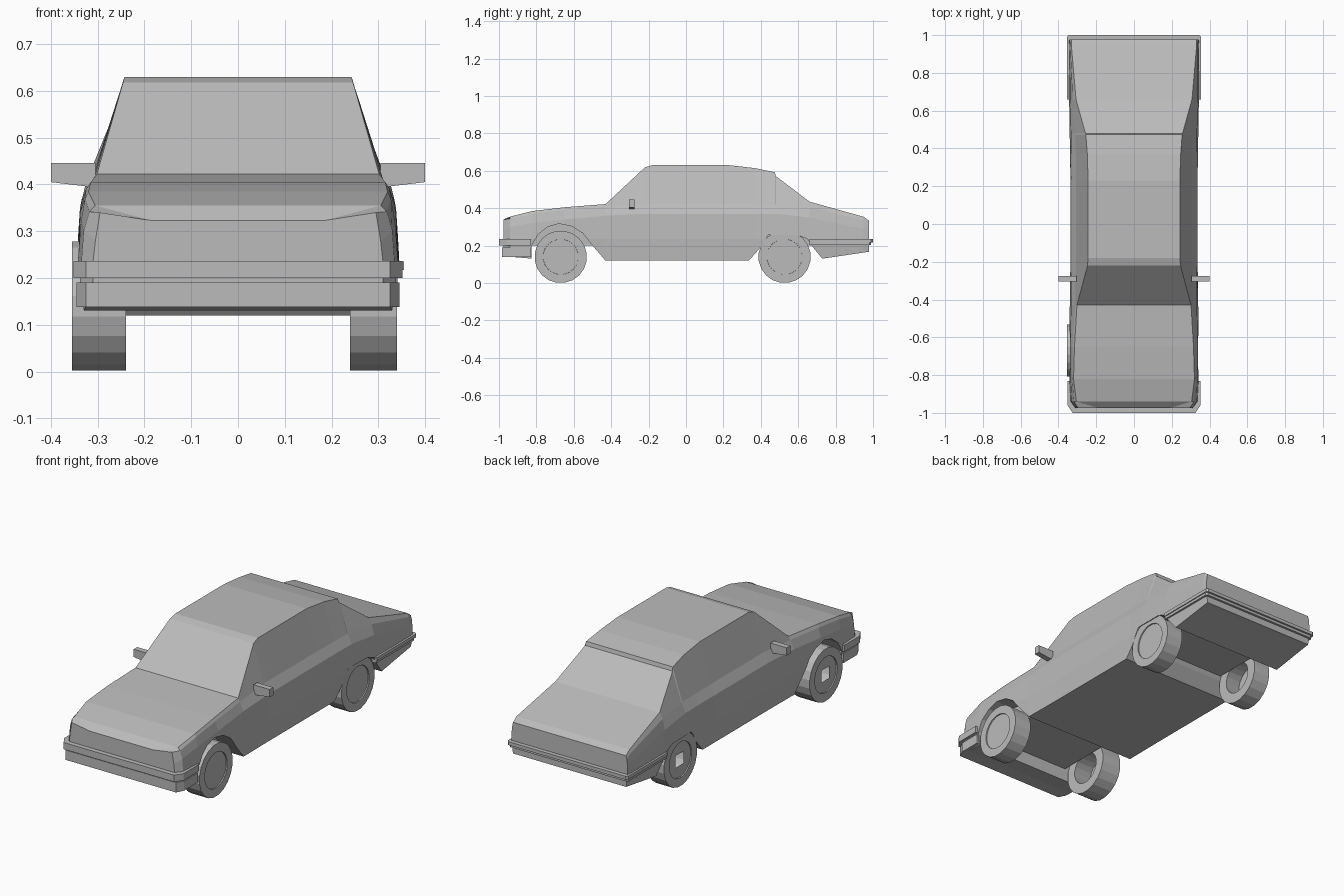
import bpy, bmesh, math

if "Cube" in bpy.data.objects:
    bpy.data.objects.remove(bpy.data.objects["Cube"])

# Mid-grey finish shared by every part
grey = bpy.data.materials.new("mid_grey")
grey.diffuse_color = (0.5, 0.5, 0.5, 1)
grey.use_nodes = True
grey.node_tree.nodes["Principled BSDF"].inputs["Base Color"].default_value = grey.diffuse_color


def finish(bm, name):
    bmesh.ops.recalc_face_normals(bm, faces=bm.faces)
    me = bpy.data.meshes.new(name)
    bm.to_mesh(me)
    bm.free()
    me.materials.append(grey)
    ob = bpy.data.objects.new(name, me)
    bpy.context.collection.objects.link(ob)
    return ob


def loft(name, rings):
    """Skin a list of equal-length closed rings and cap both ends."""
    bm = bmesh.new()
    vs = [[bm.verts.new(p) for p in r] for r in rings]
    n = len(rings[0])
    for a, b in zip(vs, vs[1:]):
        for i in range(n):
            j = (i + 1) % n
            bm.faces.new((a[i], a[j], b[j], b[i]))
    bm.faces.new(vs[0])
    bm.faces.new(vs[-1])
    return finish(bm, name)


def slab(name, outline, z0, z1):
    """Extrude a right-half outline, reflected in x, between two heights."""
    full = outline + [(-x, y) for x, y in reversed(outline)]
    return loft(name, [[(x, y, z) for x, y in full] for z in (z0, z1)])


def cut_arch(body, profile):
    cutter = loft("arch_cutter", [[(x, y, z) for y, z in profile] for x in (-0.6, 0.6)])
    cutter.hide_render = True
    mod = body.modifiers.new("arch", 'BOOLEAN')
    mod.operation = 'DIFFERENCE'
    mod.solver = 'EXACT'
    mod.object = cutter
    bpy.context.view_layer.objects.active = body
    bpy.ops.object.modifier_apply(modifier=mod.name)
    bpy.data.objects.remove(cutter)


# Body shell stations: y, sill z, sill w, waist w, shoulder (w, z), belt (w, z), top (w, z)
stations = [
    (-0.975, 0.14, 0.305, 0.31, 0.305, 0.28, 0.295, 0.34, 0.185, 0.323),
    (-0.94, 0.14, 0.325, 0.335, 0.33, 0.30, 0.318, 0.342, 0.305, 0.355),
    (-0.82, 0.13, 0.33, 0.342, 0.336, 0.32, 0.327, 0.37, 0.32, 0.385),
    (-0.65, 0.12, 0.335, 0.345, 0.338, 0.34, 0.325, 0.39, 0.315, 0.405),
    (-0.43, 0.12, 0.335, 0.34, 0.333, 0.36, 0.312, 0.405, 0.302, 0.422),
    (-0.22, 0.12, 0.333, 0.337, 0.332, 0.37, 0.306, 0.42, 0.246, 0.618),
    (-0.18, 0.12, 0.333, 0.337, 0.332, 0.37, 0.306, 0.42, 0.243, 0.63),
    (0.23, 0.12, 0.333, 0.337, 0.332, 0.37, 0.306, 0.42, 0.243, 0.63),
    (0.37, 0.12, 0.333, 0.338, 0.332, 0.37, 0.308, 0.42, 0.247, 0.614),
    (0.475, 0.12, 0.335, 0.342, 0.334, 0.37, 0.31, 0.42, 0.255, 0.592),
    (0.48, 0.12, 0.335, 0.342, 0.334, 0.37, 0.31, 0.42, 0.257, 0.572),
    (0.66, 0.12, 0.335, 0.344, 0.338, 0.35, 0.325, 0.405, 0.307, 0.435),
    (0.95, 0.163, 0.333, 0.345, 0.342, 0.29, 0.338, 0.335, 0.332, 0.354),
    (0.978, 0.167, 0.333, 0.342, 0.341, 0.28, 0.337, 0.315, 0.332, 0.333),
]
rings = []
for y, zb, wb, wm, ws, zs, wt, zt, wr, zr in stations:
    half = [(wb, zb), (wm, 0.235), (ws, zs), (wt, zt), (wr, zr)]
    rings.append([(x, y, z) for x, z in half] + [(-x, y, z) for x, z in reversed(half)])
body = loft("car_body", rings)

# Wheel arches, open across the full width
cut_arch(body, [(-0.825, 0.0), (-0.825, 0.2), (-0.79, 0.26), (-0.74, 0.30), (-0.68, 0.317),
                (-0.61, 0.303), (-0.55, 0.265), (-0.50, 0.20), (-0.43, 0.119), (-0.43, 0.0)])
cut_arch(body, [(0.335, 0.0), (0.335, 0.119), (0.39, 0.18), (0.44, 0.257), (0.60, 0.255),
                (0.65, 0.235), (0.68, 0.19), (0.735, 0.122), (0.735, 0.0)])

# Flat underfloor between the wheels closes the gap across each arch
for label, y0, y1 in (("front", -0.83, -0.49), ("rear", 0.40, 0.68)):
    slab(label + "_underfloor", [(0.235, y0), (0.235, y1)], 0.2, 0.32)

# Front bumper: lower band, recessed groove, upper band
lower = [(0.345, -0.83), (0.345, -0.945), (0.325, -0.985)]
groove = [(0.338, -0.83), (0.338, -0.94), (0.31, -0.977)]
upper = [(0.352, -0.83), (0.352, -0.96), (0.325, -1.0)]
slab("front_bumper_lower", lower, 0.138, 0.19)
slab("front_bumper_groove", groove, 0.185, 0.205)
slab("front_bumper_upper", upper, 0.20, 0.236)

# Rear bumper wraps around the corners in two thin bands
for name, w, end, z0, z1 in (("rear_bumper_lower", 0.35, 0.99, 0.203, 0.219),
                             ("rear_bumper_upper", 0.355, 1.0, 0.217, 0.235)):
    slab(name, [(0.325, 0.96), (0.325, 0.66), (w, 0.66), (w, end - 0.01), (w - 0.01, end)], z0, z1)


def wheel(name, side, y, face, sides=20):
    """Tyre ring revolved about x, plus a thin hub plate near the outer face."""
    def circle(x, r, n=sides):
        off = math.pi / n
        return [(side * x, y + r * math.cos(off + 2 * math.pi * i / n),
                 0.14 + r * math.sin(off + 2 * math.pi * i / n)) for i in range(n)]

    def bridge(bm, a, b):
        for i in range(sides):
            j = (i + 1) % sides
            bm.faces.new((a[i], a[j], b[j], b[i]))

    bm = bmesh.new()
    prof = [(0.24, 0.14), (face, 0.14), (face, 0.095), (0.24, 0.085)]
    loops = [[bm.verts.new(p) for p in circle(x, r)] for x, r in prof]
    for a, b in zip(loops, loops[1:] + loops[:1]):
        bridge(bm, a, b)
    finish(bm, name + "_tyre")
    hub = face - 0.006
    if side > 0:
        loft(name + "_hub", [circle(hub - 0.013, 0.094), circle(hub, 0.095)])
    else:
        # Left hubs have a square hole through the middle
        rim = circle(hub, 0.095)
        hole = []
        for x, yy, z in rim:
            k = 0.032 / max(abs(yy - y), abs(z - 0.14))
            hole.append((x, y + (yy - y) * k, 0.14 + (z - 0.14) * k))
        bm = bmesh.new()
        bridge(bm, [bm.verts.new(p) for p in rim], [bm.verts.new(p) for p in hole])
        finish(bm, name + "_hub")


for side, label in ((1, "right"), (-1, "left")):
    wheel("front_%s_wheel" % label, side, -0.67, 0.34 if side > 0 else 0.355)
    wheel("rear_%s_wheel" % label, side, 0.527, 0.337)
    # Door mirror, tapering slightly outwards
    loft("%s_mirror" % label, [[(side * x, yy, z) for yy, z in
         ((-0.305, z0), (-0.275, z0), (-0.275, 0.446), (-0.305, 0.446))]
         for x, z0 in ((0.305, 0.396), (0.325, 0.396), (0.40, 0.405))])
